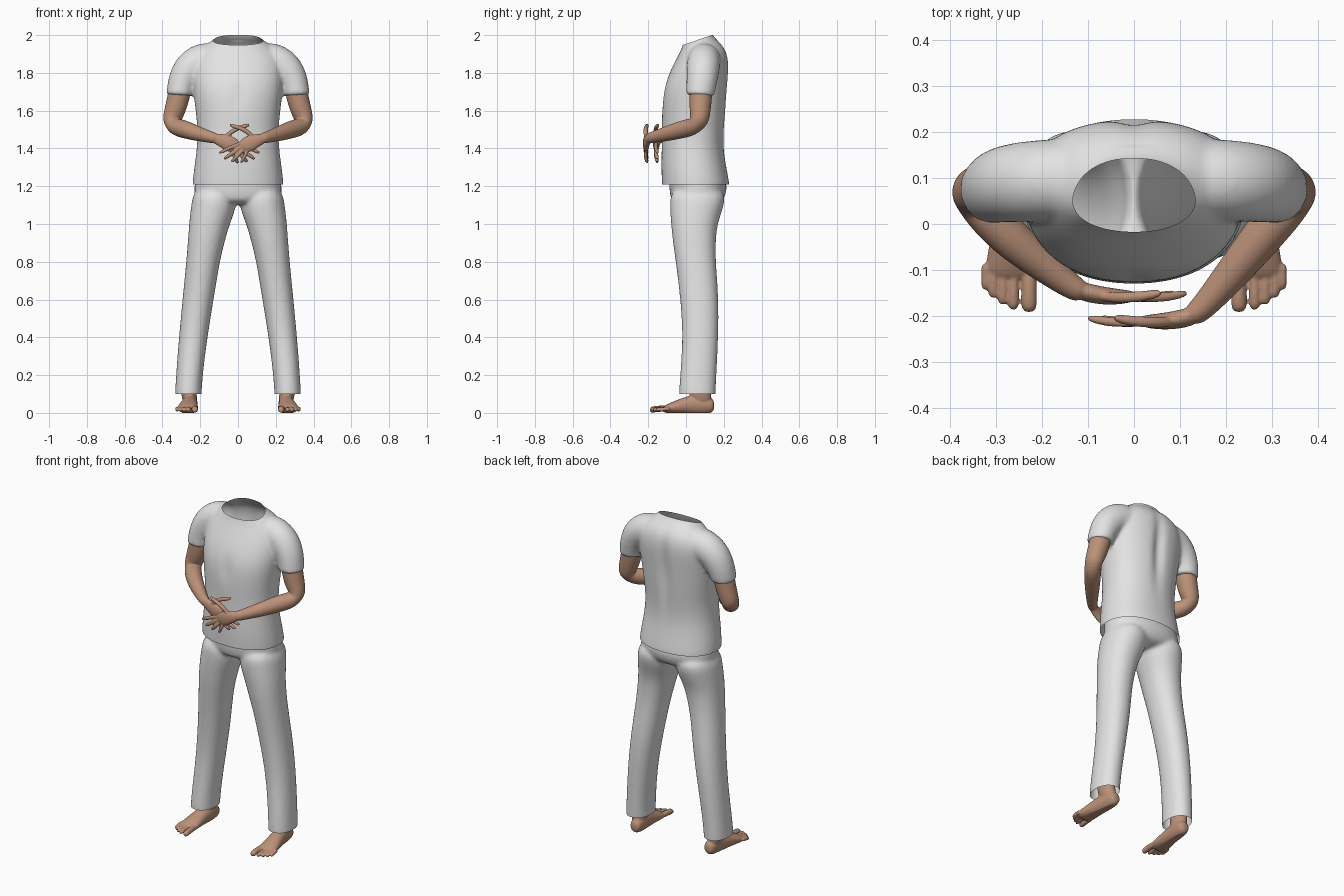
import bpy, bmesh, math
from mathutils import Vector

if "Cube" in bpy.data.objects:
    bpy.data.objects.remove(bpy.data.objects["Cube"])

SIDES = 16


def material(name, rgb):
    m = bpy.data.materials.new(name)
    m.diffuse_color = (*rgb, 1)
    m.use_nodes = True
    m.node_tree.nodes["Principled BSDF"].inputs["Base Color"].default_value = m.diffuse_color
    return m


CLOTH = material("light grey cloth", (0.77, 0.77, 0.77))
SKIN = material("tan skin", (0.50, 0.285, 0.19))
X, Y, Z = Vector((1, 0, 0)), Vector((0, 1, 0)), Vector((0, 0, 1))


def loft(bm, rings, ref, axis=None, power=1.0):
    """Closed tube through rings (x, y, z, side radius, radius towards ref)."""
    pts = [Vector(r[:3]) for r in rings]
    loops = []
    for i, (p, r) in enumerate(zip(pts, rings)):
        t = axis or (pts[min(i + 1, len(pts) - 1)] - pts[max(i - 1, 0)]).normalized()
        side = t.cross(ref).normalized()
        up = side.cross(t)
        loop = []
        for k in range(SIDES):
            a = math.tau * k / SIDES
            c, s = math.cos(a), math.sin(a)
            c = math.copysign(abs(c) ** power, c)
            s = math.copysign(abs(s) ** power, s)
            loop.append(bm.verts.new(p + (side * c * r[3] + up * s * r[4]) * 1.03))
        loops.append(loop)
    for lo, hi in zip(loops, loops[1:]):
        for k in range(SIDES):
            n = (k + 1) % SIDES
            bm.faces.new((lo[k], lo[n], hi[n], hi[k]))
    bm.faces.new(loops[0][::-1])
    bm.faces.new(loops[-1])


def fuse(name, bm, mat, voxel, smooth, cuts=(), reshape=None):
    """Blend the lofts of one part into a single skin, then trim its openings."""
    bmesh.ops.recalc_face_normals(bm, faces=bm.faces)
    mesh = bpy.data.meshes.new(name)
    bm.to_mesh(mesh)
    bm.free()
    ob = bpy.data.objects.new(name, mesh)
    bpy.context.collection.objects.link(ob)
    ob.modifiers.new("round", 'SUBSURF').levels = 2
    rm = ob.modifiers.new("blend", 'REMESH')
    rm.mode, rm.voxel_size = 'VOXEL', voxel
    sm = ob.modifiers.new("relax", 'SMOOTH')
    sm.factor, sm.iterations = 0.5, smooth
    dg = bpy.context.evaluated_depsgraph_get()
    done = bpy.data.meshes.new_from_object(ob.evaluated_get(dg))
    ob.modifiers.clear()
    bm = bmesh.new()
    bm.from_mesh(done)
    for co, no in cuts:
        bmesh.ops.bisect_plane(bm, geom=bm.verts[:] + bm.edges[:] + bm.faces[:],
                               plane_co=co, plane_no=no, clear_outer=True)
    if reshape:
        for v in bm.verts:
            reshape(v.co)
    bm.to_mesh(done)
    bm.free()
    ob.data = done
    done.name = name
    done.materials.clear()
    done.materials.append(mat)
    done.shade_smooth()
    done.set_sharp_from_angle(angle=math.radians(50))
    return ob


def upright(z, x0, x1, y0, y1):
    return ((x0 + x1) / 2, (y0 + y1) / 2, z, (x1 - x0) / 2, (y1 - y0) / 2)


# Shirt: torso and neck column, plus two short sleeves
bm = bmesh.new()
torso = [(1.15, .24, -.125, .23), (1.21, .24, -.125, .23), (1.30, .23, -.13, .212),
         (1.40, .215, -.127, .197), (1.50, .212, -.125, .202), (1.60, .222, -.128, .212),
         (1.70, .235, -.122, .218), (1.78, .24, -.097, .225), (1.86, .235, -.057, .228),
         (1.92, .20, -.025, .214), (1.96, .155, -.012, .183), (1.985, .115, -.008, .148),
         (2.02, .10, -.008, .133), (2.06, .10, -.008, .133)]
loft(bm, [upright(z, -a, a, f, b) for z, a, f, b in torso], Y, Z, 0.9)
sleeve = [(.08, .10, 1.87, .09, .09), (.20, .095, 1.865, .10, .088),
          (.262, .09, 1.82, .09, .086), (.297, .083, 1.75, .076, .08),
          (.307, .077, 1.70, .07, .075), (.309, .075, 1.685, .07, .074),
          (.309, .075, 1.68, .07, .074)]
for s in (1, -1):
    loft(bm, [(s * x, *rest) for x, *rest in sleeve], Y)


def shirt_folds(co):
    # groove down the spine and a shallow dip between the chest halves
    if co.y > .12 and co.z < 1.97:
        fade = math.exp(-((co.z - 1.7) / .2) ** 2)
        co.y -= .02 * fade * math.exp(-(co.x / .035) ** 2)
    if co.y < -.03:
        fade = math.exp(-((co.z - 1.68) / .08) ** 2)
        co.y += .008 * fade * math.exp(-(co.x / .04) ** 2)


fuse("shirt", bm, CLOTH, .011, 5,
     [(Vector((0, 0, 1.21)), -Z), (Vector((0, -.01, 1.95)), Vector((0, -.34, 1)))],
     shirt_folds)

# Trousers: hips and two straight legs
bm = bmesh.new()
hips = [(1.10, .20, -.06, .17), (1.14, .228, -.083, .205), (1.20, .23, -.087, .22),
        (1.26, .222, -.09, .195), (1.32, .20, -.09, .18)]
loft(bm, [upright(z, -a, a, f, b) for z, a, f, b in hips], Y, Z, 0.9)
leg = [(1.20, .02, .23, -.08, .21), (1.10, .003, .247, -.085, .203),
       (1.00, .046, .258, -.078, .163), (.90, .073, .265, -.068, .156),
       (.80, .098, .273, -.053, .156), (.60, .13, .293, -.028, .173),
       (.40, .163, .312, -.015, .17), (.20, .188, .327, -.03, .16),
       (.10, .194, .333, -.036, .155), (.05, .194, .333, -.036, .155)]
for s in (1, -1):
    loft(bm, [upright(z, s * i, s * o, f, b)[:3] + ((o - i) / 2, (b - f) / 2)
              for z, i, o, f, b in leg], Y, Z, 0.92)
fuse("trousers", bm, CLOTH, .011, 4,
     [(Vector((0, 0, .1)), -Z), (Vector((0, 0, 1.27)), Z)])

# Arms folded across the belly, one hand in front of the other
fingers = [((.025, 1.432), (-.04, 1.405), (-.102, 1.375), .0105),
           ((.022, 1.415), (-.025, 1.378), (-.075, 1.343), .011),
           ((.030, 1.398), (-.002, 1.362), (-.035, 1.328), .0105),
           ((.050, 1.390), (.034, 1.355), (.015, 1.322), .0095),
           ((.09, 1.455), (.03, 1.505), (-.045, 1.528), .012)]
for s, hand_y, label in ((1, -.212, "right_side_arm"), (-1, -.158, "left_side_arm")):
    shift = 0 if s > 0 else .015
    d = hand_y + .212

    def place(x, y, z, a, b):
        return (s * x + shift * max(0, min(1, (.3 - x) / .2)), y, z, a, b)

    bm = bmesh.new()
    arm = [(.30, .08, 1.76, .058, .06), (.312, .077, 1.68, .059, .061),
           (.334, .075, 1.60, .055, .055), (.353, .072, 1.545, .05, .05),
           (.335, .042, 1.515, .048, .048), (.28, -.025, 1.50, .047, .045),
           (.21, -.112 + d * .5, 1.475, .038, .037),
           (.145, -.188 + d * .9, 1.457, .028, .027), (.12, hand_y + .008, 1.45, .028, .024)]
    loft(bm, [place(*r) for r in arm], Y)
    palm = [(.145, hand_y + .018, 1.457, .025, .02), (.10, hand_y + .004, 1.443, .034, .02),
            (.06, hand_y, 1.425, .043, .018), (.03, hand_y, 1.413, .038, .014),
            (.015, hand_y + .002, 1.406, .025, .01)]
    loft(bm, [place(*r) for r in palm], Y)
    for base, mid, tip, r in fingers:
        near = [base[i] * .15 + tip[i] * .85 for i in (0, 1)]
        path = [(base, 0, r), (mid, -.003, r), (near, .004, r * .9), (tip, .009, r * .55)]
        loft(bm, [place(p[0], hand_y + dy, p[1], w, w) for p, dy, w in path], Y)
    fuse(label, bm, SKIN, .0045, 2)


# Bare feet: ankle, foot body and five toes, with a flat sole
def flat_sole(co):
    co.z = max(co.z, 0)


ankle = [(.252, .085, .04, .034, .045), (.257, .078, .08, .04, .058),
         (.262, .072, .12, .041, .056), (.265, .07, .20, .045, .055)]
foot = [(.25, .15, .038, .02, .02), (.25, .135, .04, .034, .042), (.252, .08, .046, .039, .054),
        (.257, .02, .043, .042, .05), (.263, -.04, .033, .05, .038),
        (.267, -.09, .024, .056, .027), (.268, -.125, .018, .05, .015)]
toes = [(.228, -.192, .0175), (.262, -.187, .0125), (.285, -.176, .012),
        (.306, -.161, .0115), (.322, -.144, .011)]
for s, label in ((1, "right_side_foot"), (-1, "left_side_foot")):
    bm = bmesh.new()
    loft(bm, [(s * x, *rest) for x, *rest in ankle], Y, Z)
    loft(bm, [(s * x, *rest) for x, *rest in foot], Z, -Y)
    for x, tip, r in toes:
        path = [(-.085, .024, r), (tip + .04, .022, r * .9),
                (tip + .012, .017, r), (tip, .015, r * .6)]
        loft(bm, [(s * x, y, z, w, w) for y, z, w in path], Z, -Y)
    fuse(label, bm, SKIN, .0045, 2, reshape=flat_sole)
